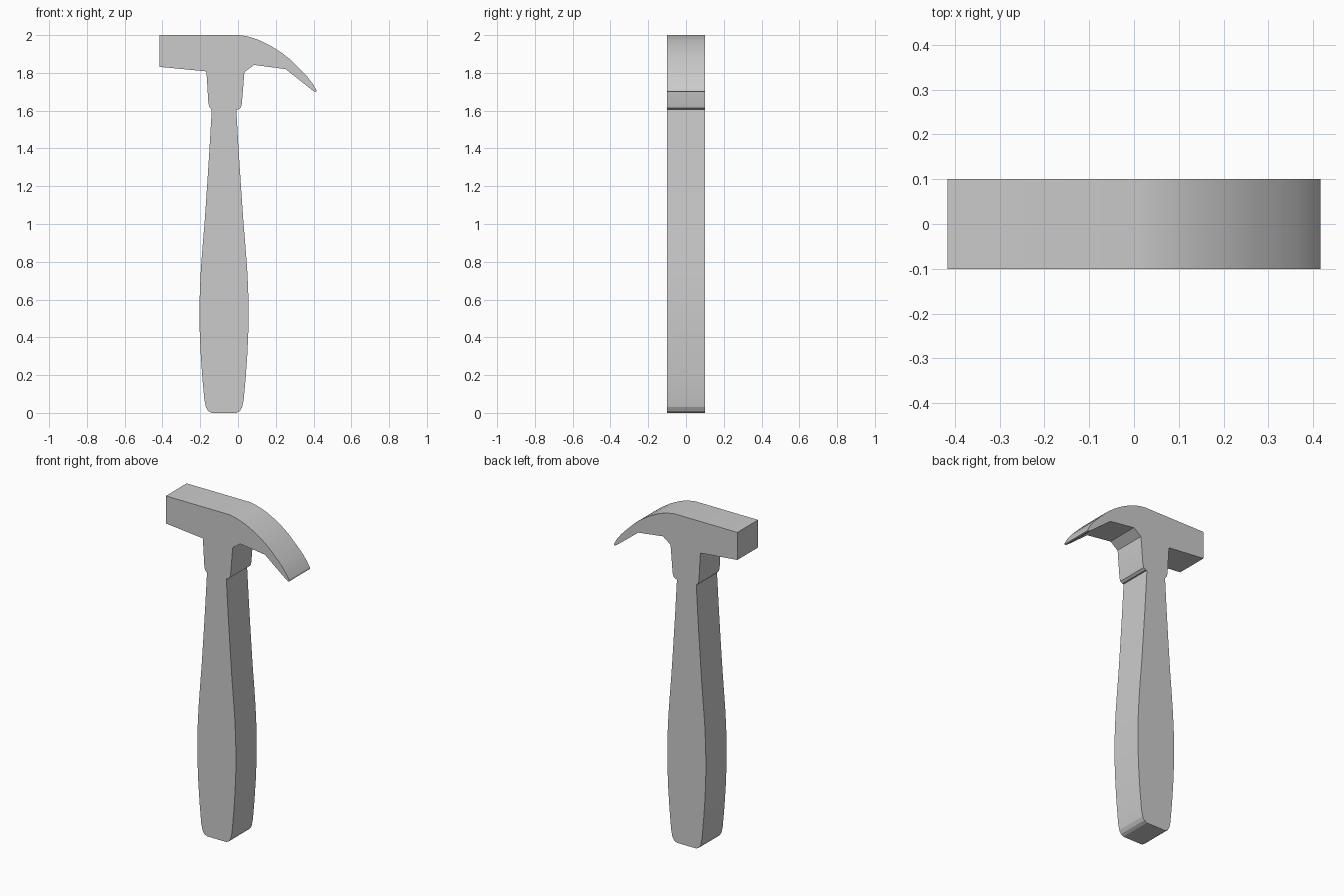
import bpy, bmesh, math

if "Cube" in bpy.data.objects:
    bpy.data.objects.remove(bpy.data.objects["Cube"])


def extrude_profile(name, points, half_depth=0.1):
    """Solid slab from an x-z outline, extruded symmetrically along y."""
    bm = bmesh.new()
    face = bm.faces.new([bm.verts.new((x, -half_depth, z)) for x, z in points])
    result = bmesh.ops.extrude_face_region(bm, geom=[face])
    verts = [v for v in result["geom"] if isinstance(v, bmesh.types.BMVert)]
    bmesh.ops.translate(bm, verts=verts, vec=(0, 2 * half_depth, 0))
    bmesh.ops.recalc_face_normals(bm, faces=bm.faces)
    mesh = bpy.data.meshes.new(name)
    bm.to_mesh(mesh)
    bm.free()
    obj = bpy.data.objects.new(name, mesh)
    bpy.context.collection.objects.link(obj)
    bpy.ops.object.select_all(action='DESELECT')
    obj.select_set(True)
    bpy.context.view_layer.objects.active = obj
    bpy.ops.object.shade_smooth_by_angle(angle=math.radians(15))
    return obj


# Handle: half widths from butt to neck, mirrored about its axis
AXIS = -0.074
half = [(0.066, 0.0), (0.084, 0.01), (0.096, 0.03), (0.104, 0.07),
        (0.115, 0.19), (0.124, 0.32), (0.129, 0.44), (0.13, 0.54),
        (0.128, 0.65), (0.122, 0.77), (0.112, 0.90), (0.102, 1.02),
        (0.091, 1.18), (0.078, 1.38), (0.065, 1.605)]
outline = [(AXIS + w, z) for w, z in half]
outline += [(AXIS - w, z) for w, z in reversed(half)]
extrude_profile("handle", outline)

# Head: striking block, socket around the handle and curved claw root
extrude_profile("head", [
    (-0.416, 2.0), (-0.416, 1.832), (-0.167, 1.808),
    (-0.157, 1.64), (-0.152, 1.62), (-0.14, 1.605),
    (0.0, 1.605), (0.014, 1.615), (0.02, 1.635), (0.034, 1.804),
    (0.085, 1.842), (0.252, 1.82), (0.328, 1.82),
    (0.275, 1.872), (0.23, 1.907), (0.175, 1.942), (0.12, 1.97),
    (0.085, 1.983), (0.05, 1.993), (0.01, 2.0)])

# Claw tip: tapering wedge below the claw root
extrude_profile("claw_tip", [
    (0.252, 1.82), (0.328, 1.82), (0.365, 1.782), (0.395, 1.743),
    (0.414, 1.711), (0.416, 1.702), (0.408, 1.699), (0.39, 1.711)])
